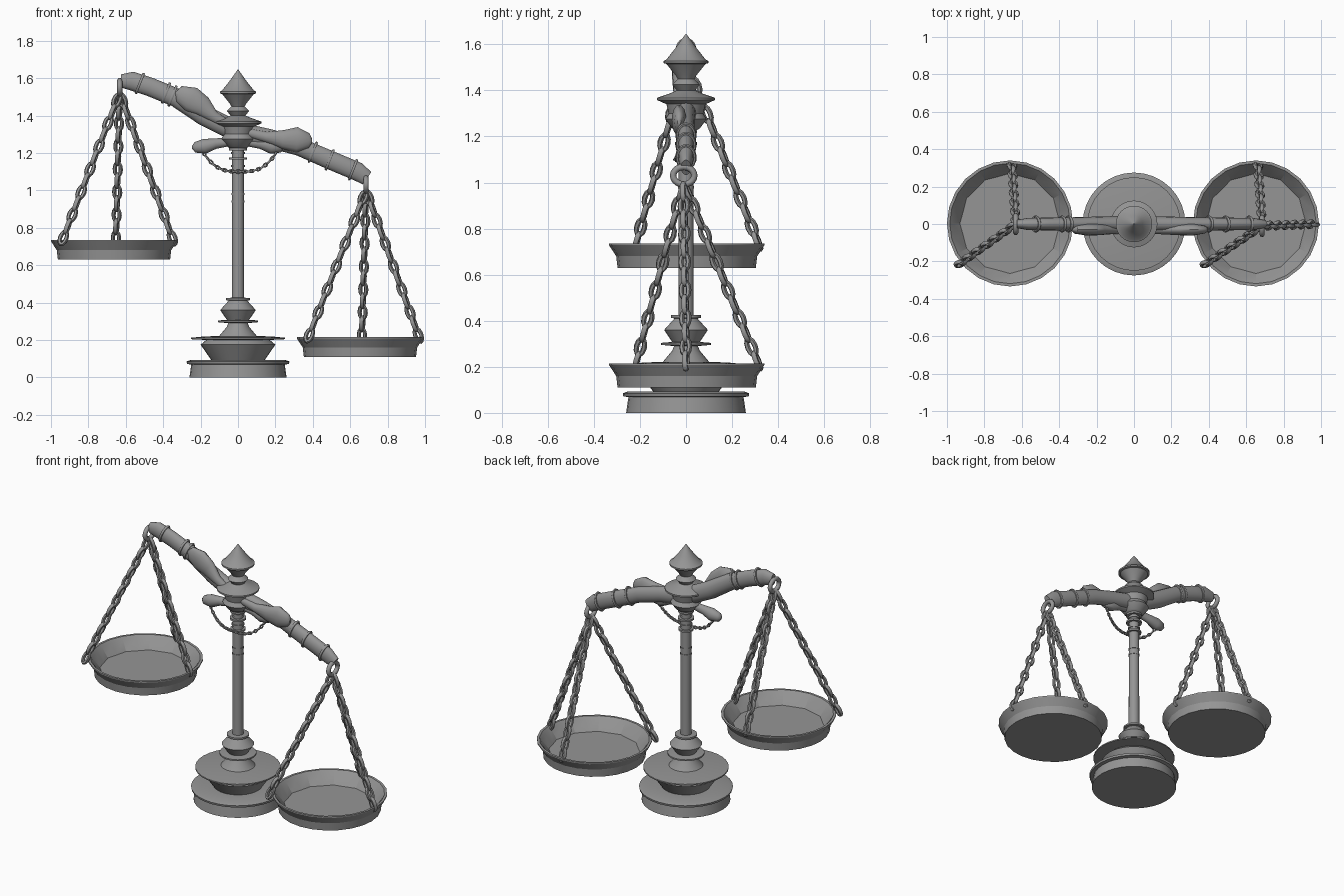
import bpy, bmesh, math
from mathutils import Vector

if "Cube" in bpy.data.objects:
    bpy.data.objects.remove(bpy.data.objects["Cube"], do_unlink=True)

metal = bpy.data.materials.new("grey_metal")
metal.use_nodes = True
grey = (0.3, 0.3, 0.3, 1)
metal.diffuse_color = grey
metal.node_tree.nodes["Principled BSDF"].inputs["Base Color"].default_value = grey


def skin(bm, rows, loop=False):
    """Bridge closed rows of points; cap the ends unless the rows form a loop."""
    vs = [[bm.verts.new(p) for p in row] for row in rows]
    n = len(vs[0])
    pairs = list(zip(vs, vs[1:])) + ([(vs[-1], vs[0])] if loop else [])
    for a, b in pairs:
        for i in range(n):
            j = (i + 1) % n
            bm.faces.new((a[i], a[j], b[j], b[i]))
    if not loop:
        bm.faces.new(vs[0][::-1])
        bm.faces.new(vs[-1])


def finish(name, bm, angle=32):
    bmesh.ops.recalc_face_normals(bm, faces=bm.faces)
    mesh = bpy.data.meshes.new(name)
    bm.to_mesh(mesh)
    bm.free()
    mesh.materials.append(metal)
    obj = bpy.data.objects.new(name, mesh)
    bpy.context.collection.objects.link(obj)
    bpy.ops.object.select_all(action="DESELECT")
    obj.select_set(True)
    bpy.context.view_layer.objects.active = obj
    bpy.ops.object.shade_smooth_by_angle(angle=math.radians(angle))
    return obj


def circle(r, z, n, flute=0.0):
    pts = []
    for i in range(n):
        a = math.tau * i / n
        k = r - flute * (i % 2)
        pts.append(Vector((k * math.cos(a), k * math.sin(a), z)))
    return pts


def lathe(name, profile, n=32):
    bm = bmesh.new()
    skin(bm, [circle(r, z, n) for r, z in profile])
    return finish(name, bm)


def swept(name, stations, y=0.0, n=16):
    """Oval tube through stations (x, z, half height, half depth)."""
    bm = bmesh.new()
    rows = []
    for i, (x, z, h, d) in enumerate(stations):
        a, b = stations[max(i - 1, 0)], stations[min(i + 1, len(stations) - 1)]
        t = Vector((b[0] - a[0], 0, b[1] - a[1])).normalized()
        up = Vector((-t.z, 0, t.x))
        rows.append([Vector((x, y, z)) + up * h * math.cos(math.tau * k / n)
                     + Vector((0, d * math.sin(math.tau * k / n), 0)) for k in range(n)])
    skin(bm, rows)
    return finish(name, bm, 40)


def add_ring(bm, centre, u, v, half_u, half_v, wire, major=14, minor=6):
    """Oval wire ring lying in the plane of u and v."""
    w = u.cross(v)
    rows = []
    for i in range(major):
        a = math.tau * i / major
        out = u * math.cos(a) + v * math.sin(a)
        c = centre + u * half_u * math.cos(a) + v * half_v * math.sin(a)
        rows.append([c + out * wire * math.cos(math.tau * k / minor)
                     + w * wire * math.sin(math.tau * k / minor) for k in range(minor)])
    skin(bm, rows, loop=True)


def chain(name, path, count, length, width, wire):
    """Alternating links spread along a polyline function path(t)."""
    bm = bmesh.new()
    for i in range(count):
        t = (i + 0.5) / count
        d = (path(t + 0.01) - path(t - 0.01)).normalized()
        side = d.cross(Vector((0.3, 1, 0.1))).normalized()
        if i % 2:
            side = d.cross(side)
        add_ring(bm, path(t), d, side, length / 2 - wire, width / 2 - wire, wire, 12)
    finish(name, bm, 60)


# Stepped pedestal
lathe("base", [(0.26, 0), (0.25, 0.068), (0.272, 0.072), (0.275, 0.085), (0.255, 0.092), (0.14, 0.094)])
lathe("base_bowl", [(0.14, 0.088), (0.2, 0.175), (0.17, 0.2), (0.25, 0.204), (0.25, 0.212),
                    (0.19, 0.218), (0.1, 0.222), (0.06, 0.27), (0.05, 0.295)])
lathe("lower_knop", [(0.05, 0.29), (0.108, 0.295), (0.108, 0.304), (0.06, 0.308), (0.095, 0.36),
                     (0.05, 0.41), (0.065, 0.413), (0.065, 0.424), (0.035, 0.426)])

# Post with turned rings
lathe("post", [(0.033, 0.42), (0.031, 1.25)], 24)
for i, (z, r) in enumerate([(0.94, 0.034), (0.98, 0.034), (1.1, 0.045), (1.13, 0.037),
                            (1.17, 0.048), (1.2, 0.037), (1.22, 0.048)]):
    lathe(f"post_ring_{i + 1}", [(r, z - 0.006), (r, z + 0.006)], 24)

# Hub and finial at the top of the post
lathe("hub", [(0.035, 1.22), (0.06, 1.235), (0.09, 1.275), (0.075, 1.3), (0.085, 1.34),
              (0.125, 1.358), (0.125, 1.368), (0.075, 1.385), (0.04, 1.4), (0.06, 1.425),
              (0.035, 1.45)])
lathe("finial", [(0.03, 1.44), (0.045, 1.465), (0.085, 1.515), (0.097, 1.518), (0.097, 1.528),
                 (0.085, 1.534), (0.045, 1.585), (0.002, 1.645)])

# Tilted beam with paddle ornaments
swept("beam", [(-0.625, 1.585, 0.035, 0.022), (-0.57, 1.585, 0.05, 0.032), (-0.47, 1.553, 0.05, 0.034),
               (-0.33, 1.495, 0.05, 0.036), (-0.18, 1.4, 0.055, 0.04), (0, 1.31, 0.055, 0.045),
               (0.17, 1.277, 0.05, 0.04), (0.33, 1.232, 0.048, 0.036), (0.49, 1.163, 0.05, 0.034),
               (0.64, 1.1, 0.05, 0.032), (0.69, 1.065, 0.04, 0.022)])
swept("upper_paddle_right", [(-0.333, 1.515, 0.012, 0.008), (-0.315, 1.515, 0.045, 0.022),
                             (-0.25, 1.487, 0.068, 0.032), (-0.19, 1.45, 0.055, 0.03),
                             (-0.13, 1.395, 0.03, 0.025), (0, 1.32, 0.02, 0.02)], -0.03)
swept("upper_paddle_left", [(0.395, 1.265, 0.012, 0.008), (0.38, 1.265, 0.04, 0.02),
                            (0.315, 1.27, 0.068, 0.032), (0.24, 1.272, 0.05, 0.03),
                            (0.15, 1.285, 0.028, 0.025), (0, 1.32, 0.02, 0.02)], -0.03)
for side, name in ((-1, "right"), (1, "left")):
    swept(f"lower_knob_{name}", [(side * x, z, h, d) for x, z, h, d in
                                 [(0.245, 1.23, 0.008, 0.008), (0.23, 1.23, 0.028, 0.024),
                                  (0.18, 1.235, 0.04, 0.034), (0.12, 1.25, 0.028, 0.025),
                                  (0, 1.265, 0.02, 0.02)]], -0.01)

# Bands around the beam
bm = bmesh.new()
for x, z in [(-0.525, 1.572), (-0.385, 1.52), (-0.35, 1.505), (0.4, 1.204), (0.49, 1.163), (0.615, 1.11)]:
    add_ring(bm, Vector((x, 0, z)), Vector((0.37, 0, 0.93)).normalized(), Vector((0, 1, 0)),
             0.053, 0.038, 0.008, 20)
finish("beam_bands", bm, 60)

# Small festoon chain under the hub
chain("festoon_chain", lambda t: Vector((0.4 * t - 0.19, -0.045 + 0.03 * (2 * t - 1) ** 2,
                                         1.1 + 0.11 * abs(2 * t - 1) ** 3)), 22, 0.034, 0.024, 0.005)


# Pans, hooks and hanging chains
def hanging_pan(name, cx, z0, hook):
    bm = bmesh.new()
    n = 24
    skin(bm, [circle(0.3, 0, n), circle(0.306, 0.05, n), circle(0.337, 0.098, n),
              circle(0.337, 0.105, n), circle(0.322, 0.105, n), circle(0.312, 0.09, n, 0.006),
              circle(0.268, 0.03, n, 0.01)])
    pan = finish(f"pan_{name}", bm, 20)
    pan.location = (cx, 0.003, z0)
    hook = Vector(hook)
    bm = bmesh.new()
    add_ring(bm, hook, Vector((0, 1, 0)), Vector((0, 0, 1)), 0.046, 0.038, 0.014, 20, 8)
    finish(f"hook_{name}", bm, 60)
    top = hook - Vector((0, 0, 0.03))
    for label, dx, dy in (("front", -0.283, -0.222), ("back", 0.01, 0.322), ("side", 0.323, 0)):
        end = Vector((cx + dx, dy, z0 + 0.085))
        start = top + (end - top).normalized() * 0.01
        chain(f"chain_{name}_{label}", lambda t, a=start, b=end: a.lerp(b, t), 13, 0.098, 0.058, 0.012)


hanging_pan("right", -0.663, 0.63, (-0.632, 0, 1.55))
hanging_pan("left", 0.652, 0.11, (0.685, -0.01, 1.03))
